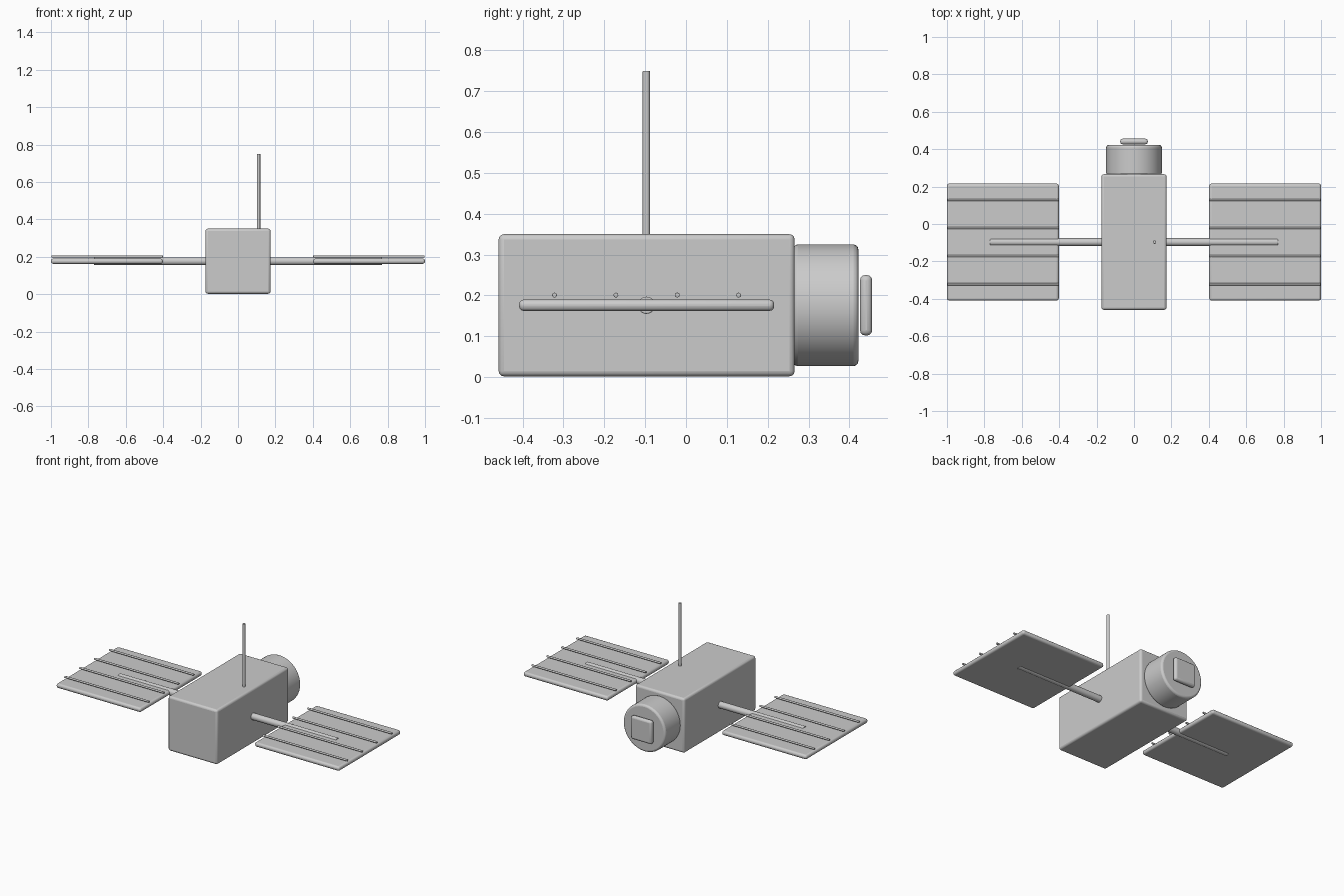
import bpy, math

if "Cube" in bpy.data.objects:
    bpy.data.objects.remove(bpy.data.objects["Cube"])

Z = 0.176        # height of the main axis
ARM_Y = -0.097   # position of the arms and antenna


def finish(obj, name, bevel):
    obj.name = name
    bpy.ops.object.transform_apply(location=False, rotation=True, scale=True)
    if bevel:
        mod = obj.modifiers.new("soft_edges", 'BEVEL')
        mod.width = bevel
        mod.segments = 3
        mod.limit_method = 'ANGLE'
        mod.angle_limit = math.radians(40)
    bpy.ops.object.shade_smooth_by_angle(angle=math.radians(35))
    return obj


def box(name, lo, hi, bevel):
    centre = [(a + b) / 2 for a, b in zip(lo, hi)]
    bpy.ops.mesh.primitive_cube_add(size=1, location=centre)
    obj = bpy.context.object
    obj.scale = [b - a for a, b in zip(lo, hi)]
    return finish(obj, name, bevel)


def rod(name, centre, radius, length, axis, bevel=0, sides=24):
    rot = {'x': (0, math.pi / 2, 0), 'y': (math.pi / 2, 0, 0), 'z': (0, 0, 0)}[axis]
    bpy.ops.mesh.primitive_cylinder_add(vertices=sides, radius=radius, depth=length,
                                        location=centre, rotation=rot)
    return finish(bpy.context.object, name, bevel)


# Main body, rear drum and end plate
box("body", (-0.174, -0.459, 0.002), (0.174, 0.266, 0.35), 0.013)
rod("rear_drum", (0, 0.342, Z), 0.149, 0.16, 'y', 0.012, 64)
box("end_plate", (-0.074, 0.426, Z - 0.074), (0.074, 0.456, Z + 0.074), 0.013)

# Antenna mast
rod("antenna", (0.11, ARM_Y, 0.54), 0.009, 0.42, 'z', 0.002)

# Solar wings on both sides
for side, label in ((-1, "left"), (1, "right")):
    rod(label + "_arm", (side * 0.455, ARM_Y, Z), 0.021, 0.63, 'x', 0.003)
    x0, x1 = sorted((side * 0.402, side * 1.0))
    box(label + "_panel", (x0, -0.409, Z - 0.014), (x1, 0.216, Z + 0.014), 0.012)
    for i in range(4):
        rod(f"{label}_panel_rib_{i + 1}", (side * 0.7, -0.322 + i * 0.1503, 0.201),
            0.006, 0.596, 'x', 0.001, 12)
